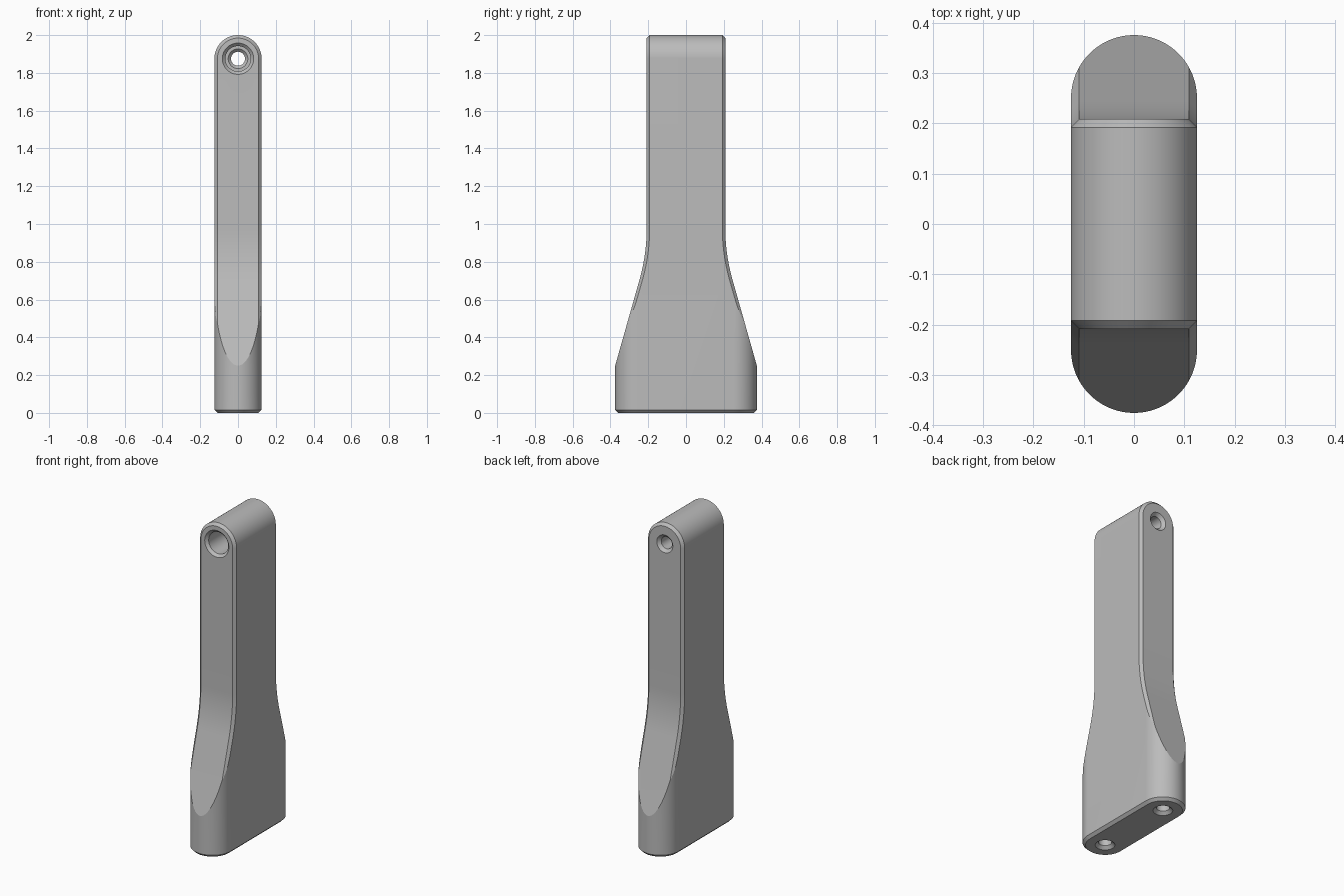
import bpy
import bmesh
from math import sin, cos, tan, pi, radians
from mathutils import Matrix

cube = bpy.data.objects.get("Cube")
if cube:
    bpy.data.objects.remove(cube, do_unlink=True)

R = 0.125            # half thickness
HALF = 0.375         # half depth of the foot
NECK = 0.208         # half depth of the shaft
BEVEL = 0.016
HOLE_Z = 2 - R

grey = bpy.data.materials.new("warm_grey")
grey.use_nodes = True
grey.diffuse_color = (0.5, 0.5, 0.5, 1)
grey.node_tree.nodes["Principled BSDF"].inputs["Base Color"].default_value = (0.5, 0.5, 0.5, 1)


def loft(name, rings, cap_end=True, matrix=Matrix()):
    """Skin a stack of rings with equal point counts into a closed solid."""
    bm = bmesh.new()
    loops = [[bm.verts.new(p) for p in ring] for ring in rings]
    n = len(loops[0])
    for a, b in zip(loops, loops[1:]):
        for i in range(n):
            j = (i + 1) % n
            bm.faces.new((a[i], a[j], b[j], b[i]))
    bm.faces.new(loops[0][::-1])
    if cap_end:
        bm.faces.new(loops[-1])
    bmesh.ops.remove_doubles(bm, verts=bm.verts[:], dist=1e-6)
    bmesh.ops.recalc_face_normals(bm, faces=bm.faces[:])
    bm.transform(matrix)
    mesh = bpy.data.meshes.new(name)
    bm.to_mesh(mesh)
    bm.free()
    mesh.materials.append(grey)
    obj = bpy.data.objects.new(name, mesh)
    bpy.context.collection.objects.link(obj)
    return obj


def combine(target, tool, operation):
    mod = target.modifiers.new(operation, 'BOOLEAN')
    mod.operation = operation
    mod.solver = 'EXACT'
    mod.object = tool
    tool.hide_render = True
    bpy.context.view_layer.objects.active = target
    bpy.ops.object.modifier_apply(modifier=mod.name)
    bpy.data.objects.remove(tool, do_unlink=True)


def capsule(inset, z, steps=48):
    """Outline with two round ends along y."""
    r, c = R - inset, HALF - R
    pts = []
    for side in (1, -1):
        for i in range(steps + 1):
            t = pi * i / steps
            pts.append((side * r * cos(t), side * (c + r * sin(t)), z))
    return pts


def section(xo, zo, xi, zi, d):
    """Slab outline with bevelled corners; o = outer edge, i = face edge."""
    y = d - BEVEL
    return [(xo, -y, zo), (xo, y, zo), (xi, d, zi), (-xi, d, zi),
            (-xo, y, zo), (-xo, -y, zo), (-xi, -d, zi), (xi, -d, zi)]


def drill(name, steps, matrix):
    """Revolved cutter from (radius, depth) steps."""
    n = 56
    rings = [[(r * cos(2 * pi * i / n), r * sin(2 * pi * i / n), z)
              for i in range(n)] for r, z in steps]
    return loft(name, rings, matrix=matrix)


# Body: round-ended column with a bevelled base
body = loft("handle_body", [capsule(BEVEL, 0), capsule(0, BEVEL), capsule(0, 2.1)])

# Flared slab with an arched top, intersected with the column
slope = radians(15.8)
corner = 0.25 + (HALF - NECK) / tan(slope)   # where flare and shaft lines meet
bend = 1.0
start = corner + bend * tan(slope / 2)
wo = R + 0.0001
wi = wo - BEVEL
levels = [(-0.1, NECK + (corner + 0.1) * tan(slope))]
for i in range(13):
    a = slope * (1 - i / 12)
    levels.append((start - bend * sin(a), NECK + bend * (1 - cos(a))))
rings = [section(wo, z, wi, z, d) for z, d in levels]
for i in range(41):
    t = pi / 2 * i / 40
    rings.append(section(wo * cos(t), HOLE_Z + wo * sin(t),
                         wi * cos(t), HOLE_Z + wi * sin(t), NECK))
combine(body, loft("flared_slab", rings, cap_end=False), 'INTERSECT')

# Stepped cross hole, wide at the front and narrow at the back
cross = Matrix.Translation((0, 0, HOLE_Z)) @ Matrix.Rotation(-pi / 2, 4, 'X')
combine(body, drill("cross_hole", [
    (0.103, -NECK - 0.02), (0.083, -NECK), (0.067, -NECK + 0.016),
    (0.067, 0.0), (0.052, 0.0), (0.037, 0.015),
    (0.037, NECK - 0.018), (0.055, NECK), (0.075, NECK + 0.02)], cross), 'DIFFERENCE')

# Two blind holes in the base
for side in (-1, 1):
    spot = Matrix.Translation((0, side * (HALF - R), 0))
    combine(body, drill("base_hole", [
        (0.075, -0.02), (0.055, 0), (0.037, 0.018), (0.037, 0.3)], spot), 'DIFFERENCE')

bpy.ops.object.select_all(action='DESELECT')
body.select_set(True)
bpy.context.view_layer.objects.active = body
bpy.ops.object.shade_smooth_by_angle(angle=radians(12))
